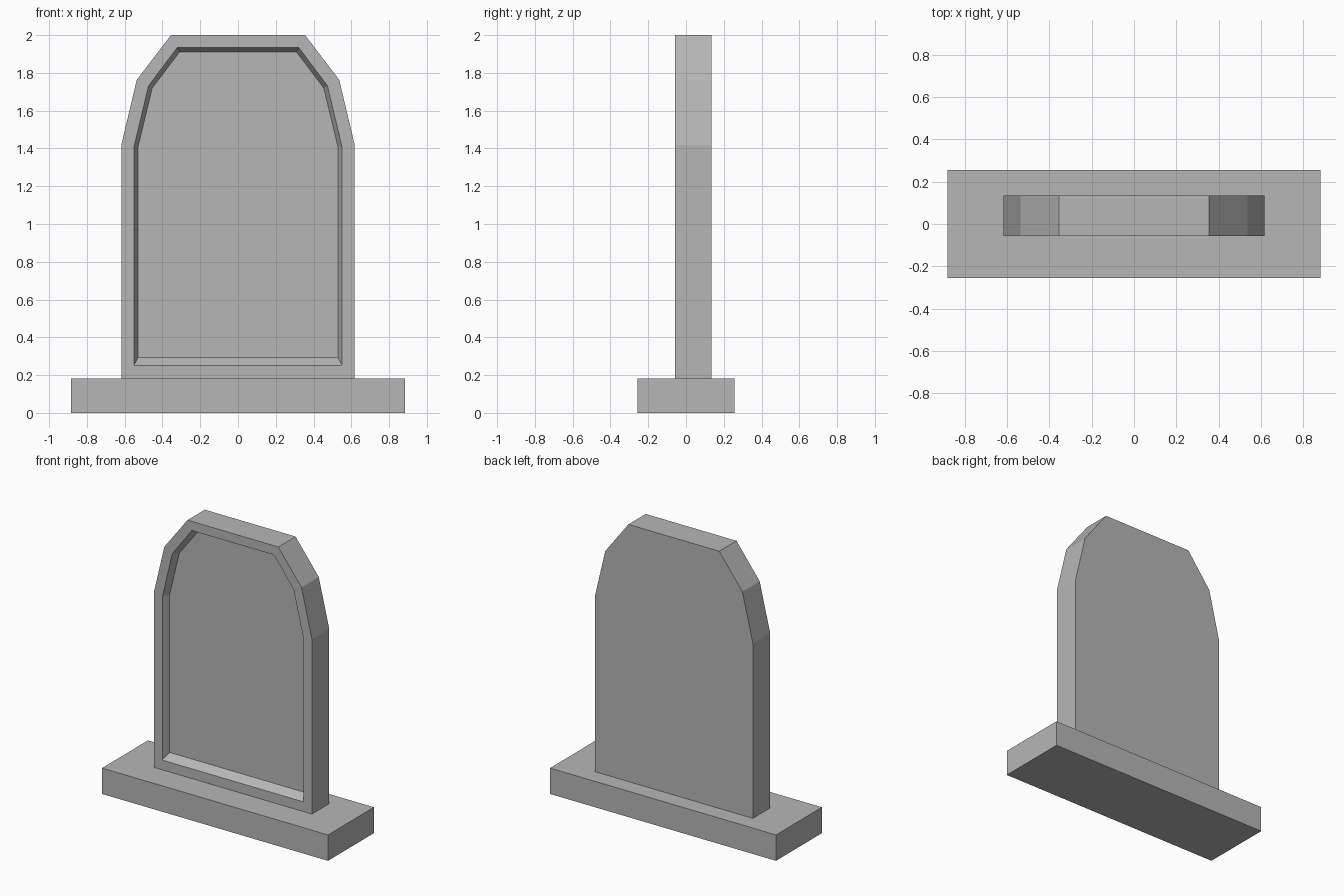
import bpy, bmesh

if "Cube" in bpy.data.objects:
    bpy.data.objects.remove(bpy.data.objects["Cube"])

FRONT, BACK, PANEL = -0.057, 0.136, -0.007
BASE_TOP = 0.183

# Dark grey stone
stone = bpy.data.materials.new("stone")
stone.diffuse_color = (0.47, 0.47, 0.47, 1)
stone.use_nodes = True
stone.node_tree.nodes["Principled BSDF"].inputs["Base Color"].default_value = stone.diffuse_color


def add_object(name, bm):
    bmesh.ops.recalc_face_normals(bm, faces=bm.faces)
    mesh = bpy.data.meshes.new(name)
    bm.to_mesh(mesh)
    bm.free()
    mesh.materials.append(stone)
    obj = bpy.data.objects.new(name, mesh)
    bpy.context.collection.objects.link(obj)
    return obj


def ring(bm, half, y):
    """Mirror a right-hand half outline (bottom to top) into a closed loop."""
    outline = half + [(-x, z) for x, z in reversed(half)]
    return [bm.verts.new((x, y, z)) for x, z in outline]


# Plinth
bm = bmesh.new()
bmesh.ops.create_cube(bm, size=1)
for v in bm.verts:
    v.co.x *= 1.766
    v.co.y *= 0.512
    v.co.z = (v.co.z + 0.5) * BASE_TOP
add_object("plinth", bm)

# Upright slab with a bevelled recessed panel on the front
outer = [(0.618, BASE_TOP), (0.618, 1.418), (0.536, 1.763), (0.355, 2.0)]
rim = [(0.551, 0.252), (0.551, 1.407), (0.474, 1.731), (0.321, 1.935)]
inner = [(0.529, 0.293), (0.529, 1.409), (0.454, 1.72), (0.31, 1.91)]

bm = bmesh.new()
rings = [ring(bm, outer, BACK), ring(bm, outer, FRONT),
         ring(bm, rim, FRONT), ring(bm, inner, PANEL)]
for a, b in zip(rings, rings[1:]):
    for i in range(len(a)):
        j = (i + 1) % len(a)
        bm.faces.new((a[i], a[j], b[j], b[i]))
bm.faces.new(rings[0])
bm.faces.new(rings[-1])
add_object("headstone_slab", bm)
